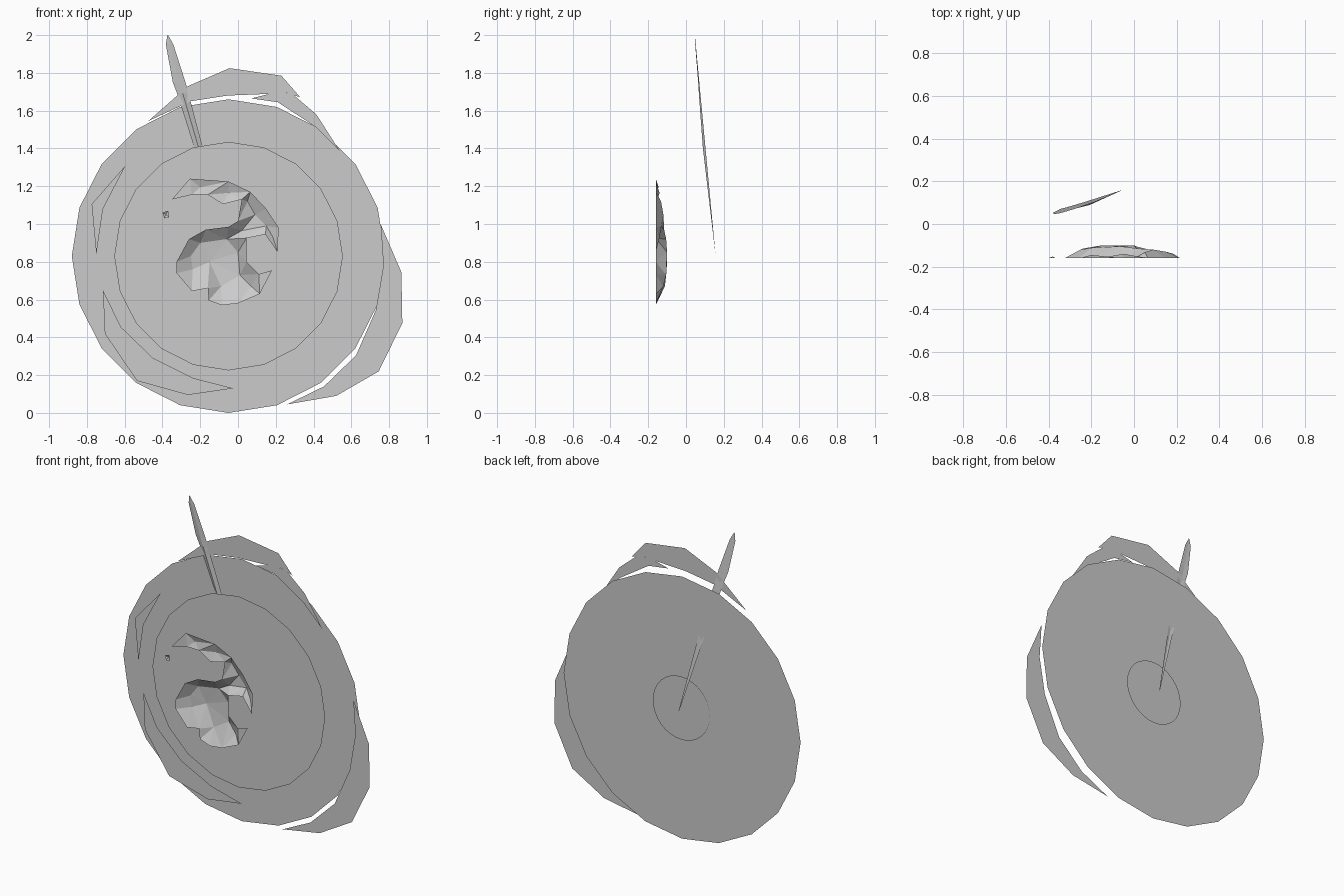
import bpy
from math import sin, cos, tau
from mathutils import Vector
from mathutils.geometry import delaunay_2d_cdt


def mesh_object(name, verts, faces):
    me = bpy.data.meshes.new(name)
    me.from_pydata(verts, [], faces)
    me.update()
    ob = bpy.data.objects.new(name, me)
    bpy.context.collection.objects.link(ob)
    return ob


def flat_shape(name, outline, y):
    """Flat upright polygon facing the front."""
    mesh_object(name, [(x, y, z) for x, z in outline], [list(range(len(outline)))])


def disc(name, radius, y, sides):
    flat_shape(name, [(-0.05 + radius * sin(tau * i / sides),
                       0.83 + radius * cos(tau * i / sides)) for i in range(sides)][::-1], y)


# Stacked flat discs
disc("outer_disc", 0.83, 0.11, 20)
disc("inner_disc", 0.605, 0.08, 20)
disc("rear_disc", 0.2, 0.118, 32)

# Curved slivers around the rim
slivers = {
    "top_sliver": [(-.475, 1.545), (-.265, 1.73), (-.045, 1.825), (.23, 1.785), (.33, 1.67),
                   (.26, 1.695), (.19, 1.69), (-.055, 1.68), (-.25, 1.65)],
    "upper_right_sliver": [(.17, 1.69), (.28, 1.695), (.415, 1.58), (.54, 1.385),
                           (.41, 1.515), (.21, 1.645), (.07, 1.665)],
    "right_sliver": [(.755, 1.0), (.865, .745), (.87, .475), (.745, .22), (.52, .09),
                     (.26, .045), (.455, .14), (.625, .305), (.73, .545), (.77, .78)],
    "left_sliver": [(-.595, 1.31), (-.775, 1.105), (-.75, .84), (-.715, 1.08)],
    "lower_left_sliver": [(-.715, .65), (-.705, .42), (-.535, .17), (-.265, .095),
                          (-.025, .13), (-.24, .185), (-.45, .29), (-.62, .455)],
}
for name, outline in slivers.items():
    flat_shape(name, outline, 0.075)

# Slanted blade: left edge, front ridge, right edge, back at each station
# (z, left x, right x, ridge depth)
stations = [(2.0, -.374, -.370, 0), (1.95, -.382, -.342, .003), (1.75, -.345, -.278, .006),
            (1.69, -.322, -.262, .008), (1.4, -.23, -.185, .014), (0.83, -.062, -.058, 0)]
verts, faces = [], []
for z, xl, xr, d in stations:
    y = 0.047 + (2.0 - z) / 1.17 * 0.11
    xm = (xl + xr) / 2
    verts += [(xl, y, z), (xm, y - d, z), (xr, y, z), (xm, y - d * 0.3, z)]
for i in range(len(stations) - 1):
    for k in range(4):
        a, b = i * 4 + k, i * 4 + (k + 1) % 4
        faces.append((a, b, b + 4, a + 4))
mesh_object("blade", verts, faces)

# Hollow faceted relief, open to the front: rim outline plus inner depth points
rim = [(-.35, 1.13), (-.255, 1.24), (-.05, 1.225), (.065, 1.17), (.15, 1.08), (.215, .98),
       (.21, .85), (.145, .945), (.045, .925), (.045, .80), (.11, .735), (.18, .755),
       (.115, .63), (0, .58), (-.085, .57), (-.155, .595), (-.16, .66), (-.245, .645),
       (-.325, .74), (-.325, .80), (-.26, .92), (-.17, .97), (-.05, .985), (0, 1.015),
       (.02, 1.13), (-.08, 1.105), (-.16, 1.155), (-.245, 1.155)]
deep = [(-.15, .80, -.10), (-.24, .76, -.115), (-.25, .83, -.12), (-.2, .90, -.112),
        (-.06, .92, -.105), (0, .85, -.10), (.01, .73, -.105), (-.09, .67, -.112),
        (.02, .965, -.115), (.09, 1.05, -.12), (.15, .99, -.13), (.05, 1.12, -.132),
        (-.05, 1.165, -.14), (-.2, 1.195, -.145), (.185, .93, -.14), (.07, .67, -.12)]
n = len(rim)
pts = [Vector(p) for p in rim] + [Vector(p[:2]) for p in deep]
co, _, tris, orig, _, _ = delaunay_2d_cdt(
    pts, [(i, (i + 1) % n) for i in range(n)], [list(range(n))], 1, 1e-5)
verts = []
for c, o in zip(co, orig):
    i = o[0] if o else 0
    verts.append((c.x, -0.16 if i < n else deep[i - n][2], c.y))
mesh_object("relief", verts, [list(t) for t in tris])

# Tiny stud beside the relief
stud = [(-.4, -.16, 1.06), (-.37, -.16, 1.07), (-.365, -.16, 1.035), (-.39, -.16, 1.03),
        (-.382, -.152, 1.05)]
mesh_object("stud", stud, [(0, 1, 4), (1, 2, 4), (2, 3, 4), (3, 0, 4)])
